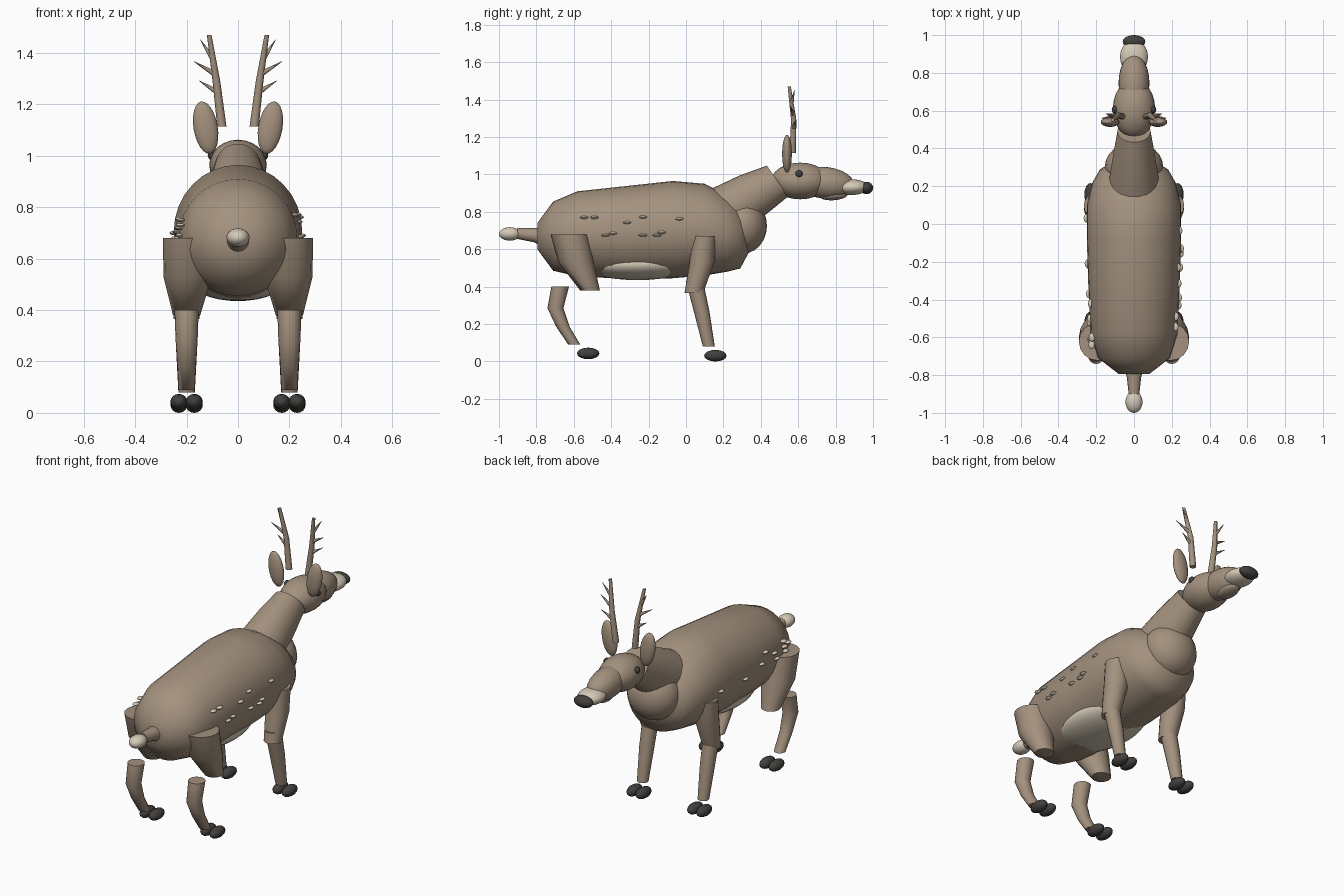
import bpy, bmesh, math
from mathutils import Vector, Matrix

cube = bpy.data.objects.get("Cube")
if cube:
    bpy.data.objects.remove(cube, do_unlink=True)


def material(name, color):
    m = bpy.data.materials.new(name)
    m.use_nodes = True
    m.diffuse_color = (*color, 1)
    bsdf = next(n for n in m.node_tree.nodes if n.type == 'BSDF_PRINCIPLED')
    bsdf.inputs["Base Color"].default_value = (*color, 1)
    return m


TAN = material("tan_fur", (0.37, 0.285, 0.21))
CREAM = material("cream_fur", (0.66, 0.59, 0.47))
DARK = material("dark_horn", (0.055, 0.052, 0.048))


def finish(name, bm, mat):
    bmesh.ops.recalc_face_normals(bm, faces=bm.faces)
    mesh = bpy.data.meshes.new(name)
    bm.to_mesh(mesh)
    bm.free()
    mesh.materials.append(mat)
    mesh.shade_smooth()
    mesh.set_sharp_from_angle(angle=math.radians(58))
    obj = bpy.data.objects.new(name, mesh)
    bpy.context.scene.collection.objects.link(obj)
    return obj


def ellipsoid(name, centre, radii, mat, tilt_y=0, tilt_x=0, seg=24):
    bm = bmesh.new()
    rot = Matrix.Rotation(tilt_y, 4, 'Y') @ Matrix.Rotation(tilt_x, 4, 'X')
    mtx = Matrix.Translation(centre) @ rot @ Matrix.Diagonal((*radii, 1))
    bmesh.ops.create_uvsphere(bm, u_segments=seg, v_segments=seg // 2, radius=1, matrix=mtx)
    return finish(name, bm, mat)


def loft(name, rings, mat, seg=24):
    """Each ring: centre, radius along x, radius across, tilt in the yz plane."""
    bm = bmesh.new()
    loops = []
    for c, rx, rv, tilt in rings:
        t = math.radians(tilt)
        v = Vector((0, math.cos(t), math.sin(t)))
        angles = [2 * math.pi * i / seg for i in range(seg)]
        loops.append([bm.verts.new(Vector(c) + Vector((rx * math.cos(a), 0, 0)) + v * rv * math.sin(a))
                      for a in angles])
    for a, b in zip(loops, loops[1:]):
        for i in range(seg):
            j = (i + 1) % seg
            bm.faces.new((a[i], a[j], b[j], b[i]))
    bm.faces.new(loops[0])
    bm.faces.new(loops[-1])
    return finish(name, bm, mat)


def limb(name, points, mat=TAN, seg=16):
    """Tube with level ends; points are x, y, z, radius."""
    return loft(name, [((x, y, z), r, r, 0) for x, y, z, r in points], mat, seg)


def spike(name, a, b, r, mat):
    a, b = Vector(a), Vector(b)
    bm = bmesh.new()
    mtx = Matrix.Translation((a + b) / 2) @ (b - a).to_track_quat('Z', 'Y').to_matrix().to_4x4()
    bmesh.ops.create_cone(bm, cap_ends=True, segments=8, radius1=r, radius2=0.001,
                          depth=(b - a).length, matrix=mtx)
    return finish(name, bm, mat)


# Torso: y, top, bottom, half width
torso = [(-.795, .74, .60, .08), (-.71, .855, .485, .19), (-.58, .91, .455, .23),
         (-.3, .94, .44, .243), (-.07, .965, .445, .25), (.10, .95, .46, .25),
         (.22, .89, .48, .22), (.29, .83, .497, .18), (.345, .74, .60, .08)]
loft("torso", [((0, y, (t + b) / 2), w, (t - b) / 2, 90) for y, t, b, w in torso], TAN, 32)
ellipsoid("belly", (0, -.26, .52), (.19, .3, .085), CREAM, seg=32)
ellipsoid("chest", (0, .30, .725), (.155, .133, .15), TAN)

# Neck and tail
loft("neck", [((0, .245, .825), .13, .145, 136), ((0, .37, .90), .11, .125, 130),
              ((0, .49, .965), .088, .10, 125)], TAN)
loft("tail", [((0, -.74, .655), .06, .06, 90), ((0, -.81, .675), .038, .038, 90),
              ((0, -.90, .685), .028, .03, 90)], TAN, 16)
ellipsoid("tail_tip", (0, -.942, .682), (.045, .058, .036), CREAM)

# Head
ellipsoid("head", (0, .61, .965), (.112, .155, .098), TAN)
ellipsoid("snout", (0, .745, .955), (.082, .155, .085), TAN, tilt_x=-.1)
ellipsoid("lower_jaw", (0, .79, .888), (.05, .075, .026), TAN, tilt_x=.08)
ellipsoid("muzzle", (0, .885, .932), (.074, .09, .042), CREAM)
ellipsoid("nose", (0, .965, .928), (.06, .035, .033), DARK)

# Paired parts
tines = [((.084, .575, 1.25), (.150, .585, 1.292)),
         ((.092, .572, 1.32), (.172, .56, 1.368)),
         ((.10, .565, 1.38), (.146, .58, 1.452))]
for side, s in (("left", 1), ("right", -1)):
    ellipsoid(side + "_eye", (s * .1, .605, 1.003), (.018, .02, .02), DARK, seg=12)
    ellipsoid(side + "_ear", (s * .126, .54, 1.11), (.047, .026, .103), TAN, tilt_y=s * .17)
    limb(side + "_antler", [(s * .063, .57, 1.115, .018), (s * .084, .576, 1.29, .015),
                            (s * .112, .552, 1.47, .009)], seg=10)
    for i, ((x, y, z), (u, v, w)) in enumerate(tines):
        spike(f"{side}_tine_{i + 1}", (s * x, y, z), (s * u, v, w), .011, TAN)

    limb(side + "_front_upper_leg", [(s * .2, .098, .67, .066), (s * .2, .085, .53, .066),
                                     (s * .2, .042, .365, .05)])
    limb(side + "_front_lower_leg", [(s * .2, .045, .43, .046), (s * .2, .083, .27, .042),
                                     (s * .2, .122, .08, .032)])
    limb(side + "_thigh", [(s * .192, -.623, .68, .1), (s * .196, -.588, .53, .094),
                           (s * .2, -.513, .38, .053)])
    limb(side + "_hind_shank", [(s * .2, -.673, .40, .047), (s * .2, -.698, .285, .043),
                                (s * .2, -.658, .185, .036), (s * .2, -.597, .09, .032)])
    for end, y, z in (("front", .157, .031), ("hind", -.523, .043)):
        for toe, dx in (("inner", -.03), ("outer", .03)):
            ellipsoid(f"{side}_{end}_{toe}_hoof", (s * (.2 + dx), y, z), (.033, .06, .031), DARK, seg=16)

# Flank spots: y, z on each side
spots = {1: [(-.545, .77), (-.49, .77), (-.315, .743), (-.23, .772), (-.035, .762),
             (-.43, .675), (-.39, .685), (-.23, .675), (-.13, .69), (-.155, .675)],
         -1: [(.03, .70), (-.21, .68), (-.37, .705), (-.42, .755), (-.5, .72),
              (-.52, .68), (-.6, .75), (-.6, .72), (-.61, .69), (-.64, .73)]}
for s, places in spots.items():
    for i, (y, z) in enumerate(places):
        width = .25 + .04 * min(0, y + .07)
        x = width * math.sqrt(1 - ((z - .69) / .25) ** 2)
        ellipsoid(f"{'left' if s > 0 else 'right'}_spot_{i + 1}", (s * x, y, z),
                  (.017, .023, .008), CREAM, seg=12)
